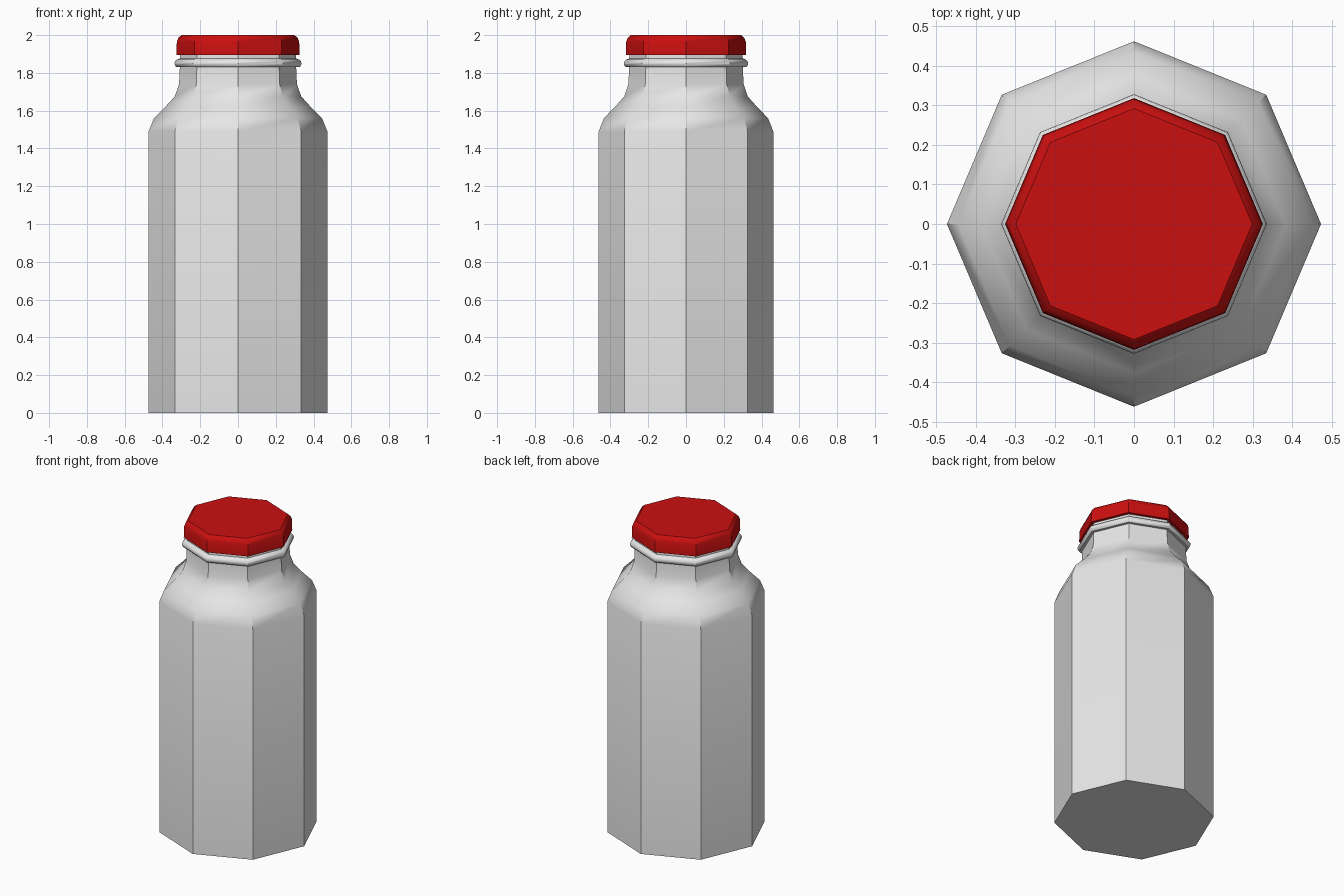
import bpy
import math

SIDES = 8
DEPTH = 0.977  # the bottle is slightly narrower front to back

cube = bpy.data.objects.get("Cube")
if cube:
    bpy.data.objects.remove(cube, do_unlink=True)


def make_material(name, colour):
    mat = bpy.data.materials.new(name)
    mat.use_nodes = True
    mat.diffuse_color = colour
    mat.node_tree.nodes["Principled BSDF"].inputs["Base Color"].default_value = colour
    return mat


def lathe(name, profile, mat):
    """Turn (radius, height) points into a closed eight-sided solid."""
    verts, faces = [], []
    for r, z in profile:
        for i in range(SIDES):
            a = math.tau * i / SIDES
            verts.append((r * math.cos(a), r * math.sin(a) * DEPTH, z))
    for ring in range(len(profile) - 1):
        low, high = ring * SIDES, (ring + 1) * SIDES
        for i in range(SIDES):
            j = (i + 1) % SIDES
            faces.append((low + i, low + j, high + j, high + i))
    faces.append(tuple(reversed(range(SIDES))))
    faces.append(tuple(range(len(verts) - SIDES, len(verts))))
    mesh = bpy.data.meshes.new(name)
    mesh.from_pydata(verts, [], faces)
    mesh.materials.append(mat)
    obj = bpy.data.objects.new(name, mesh)
    bpy.context.collection.objects.link(obj)
    bpy.ops.object.select_all(action='DESELECT')
    obj.select_set(True)
    bpy.context.view_layer.objects.active = obj
    bpy.ops.object.shade_smooth_by_angle(angle=math.radians(35))
    return obj


white = make_material("milky white", (0.8, 0.8, 0.8, 1))
red = make_material("cap red", (0.6, 0.005, 0.005, 1))

# Body, curved shoulder, neck and rounded collar bead
body = [(0.473, 0), (0.473, 1.49), (0.445, 1.56), (0.385, 1.62),
        (0.335, 1.675), (0.312, 1.74), (0.308, 1.83)]
bead = [(0.325, 1.83), (0.334, 1.84), (0.336, 1.85), (0.334, 1.86), (0.325, 1.87)]
rim = [(0.308, 1.876), (0.305, 1.91)]
lathe("bottle", body + bead + rim, white)

# Cap with a softly chamfered top edge
lathe("cap", [(0.326, 1.895), (0.324, 1.965), (0.316, 1.985), (0.299, 2.0)], red)
